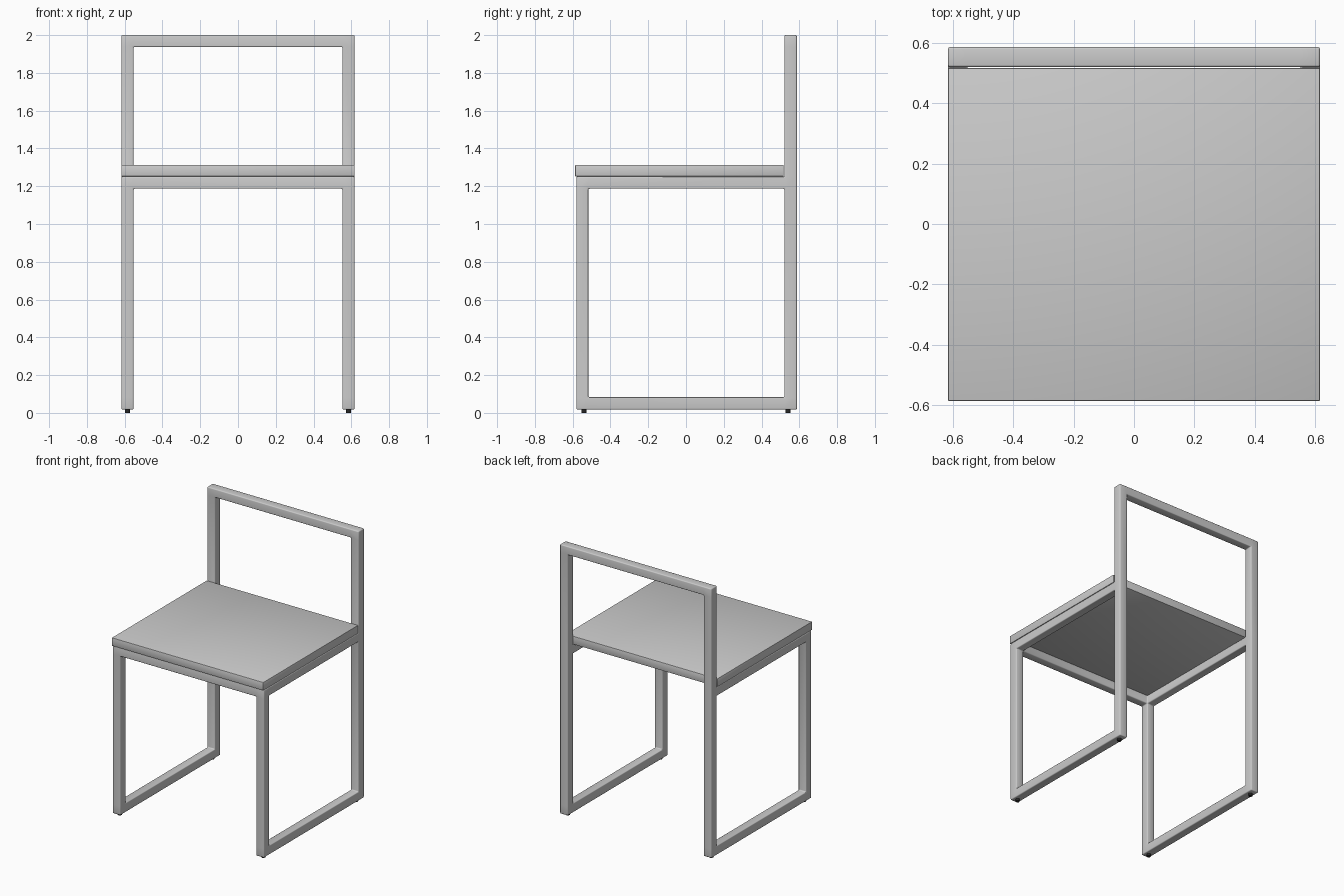
import bpy, bmesh
from itertools import product
from mathutils import Vector

if "Cube" in bpy.data.objects:
    bpy.data.objects.remove(bpy.data.objects["Cube"])


def finish(obj, width, segments=3):
    """Soft rounded edges with smooth shading."""
    bpy.ops.object.select_all(action='DESELECT')
    obj.select_set(True)
    bpy.context.view_layer.objects.active = obj
    mod = obj.modifiers.new("edge_round", 'BEVEL')
    mod.width = width
    mod.segments = segments
    mod.limit_method = 'ANGLE'
    bpy.ops.object.modifier_apply(modifier=mod.name)
    bpy.ops.object.shade_smooth_by_angle(angle=0.6)


def lattice_mesh(name, axes, solid):
    """One watertight skin around the solid cells of a box lattice."""
    bm = bmesh.new()
    for cell in solid:
        for a, side in product(range(3), (0, 1)):
            step = [0, 0, 0]
            step[a] = 1 if side else -1
            if tuple(c + s for c, s in zip(cell, step)) in solid:
                continue
            b, c = (a + 1) % 3, (a + 2) % 3
            corners = [(0, 0), (1, 0), (1, 1), (0, 1)]
            if not side:
                corners.reverse()
            verts = []
            for u, v in corners:
                idx = list(cell)
                idx[a] += side
                idx[b] += u
                idx[c] += v
                verts.append(bm.verts.new(Vector(axes[k][idx[k]] for k in range(3))))
            bm.faces.new(verts)
    bmesh.ops.remove_doubles(bm, verts=bm.verts, dist=1e-4)
    bmesh.ops.recalc_face_normals(bm, faces=bm.faces)
    mesh = bpy.data.meshes.new(name)
    bm.to_mesh(mesh)
    bm.free()
    obj = bpy.data.objects.new(name, mesh)
    bpy.context.collection.objects.link(obj)
    return obj


# Square tube frame: lattice planes follow the tube walls
xs = [-0.617, -0.553, 0.553, 0.617]
ys = [-0.580, -0.517, 0.521, 0.587]
zs = [0.017, 0.083, 1.187, 1.251, 1.937, 2.0]
cells = set()
for i in (0, 2):
    cells |= {(i, 0, k) for k in range(3)}      # front legs
    cells |= {(i, 2, k) for k in range(5)}      # back legs and uprights
    cells |= {(i, 1, k) for k in (0, 2)}        # floor and seat side rails
cells |= {(1, 0, 2), (1, 2, 4)}                 # front rail and top rail
finish(lattice_mesh("frame", (xs, ys, zs), cells), 0.007)

# Seat slab resting on the frame
seat = lattice_mesh("seat", ([-0.617, 0.617], [-0.587, 0.517], [1.252, 1.312]), {(0, 0, 0)})
finish(seat, 0.003, 2)

# Small dark glides under the floor rails
dark = bpy.data.materials.new("dark_rubber")
dark.diffuse_color = (0.02, 0.02, 0.02, 1)
dark.use_nodes = True
dark.node_tree.nodes["Principled BSDF"].inputs["Base Color"].default_value = dark.diffuse_color
for sx, sy in product((-1, 1), (-1, 1)):
    bpy.ops.mesh.primitive_cylinder_add(vertices=24, radius=0.014, depth=0.02,
                                        location=(sx * 0.585, sy * 0.54, 0.01))
    foot = bpy.context.object
    foot.name = f"foot_{'right' if sx > 0 else 'left'}_{'back' if sy > 0 else 'front'}"
    foot.data.materials.append(dark)
    bpy.ops.object.shade_smooth_by_angle(angle=0.6)
